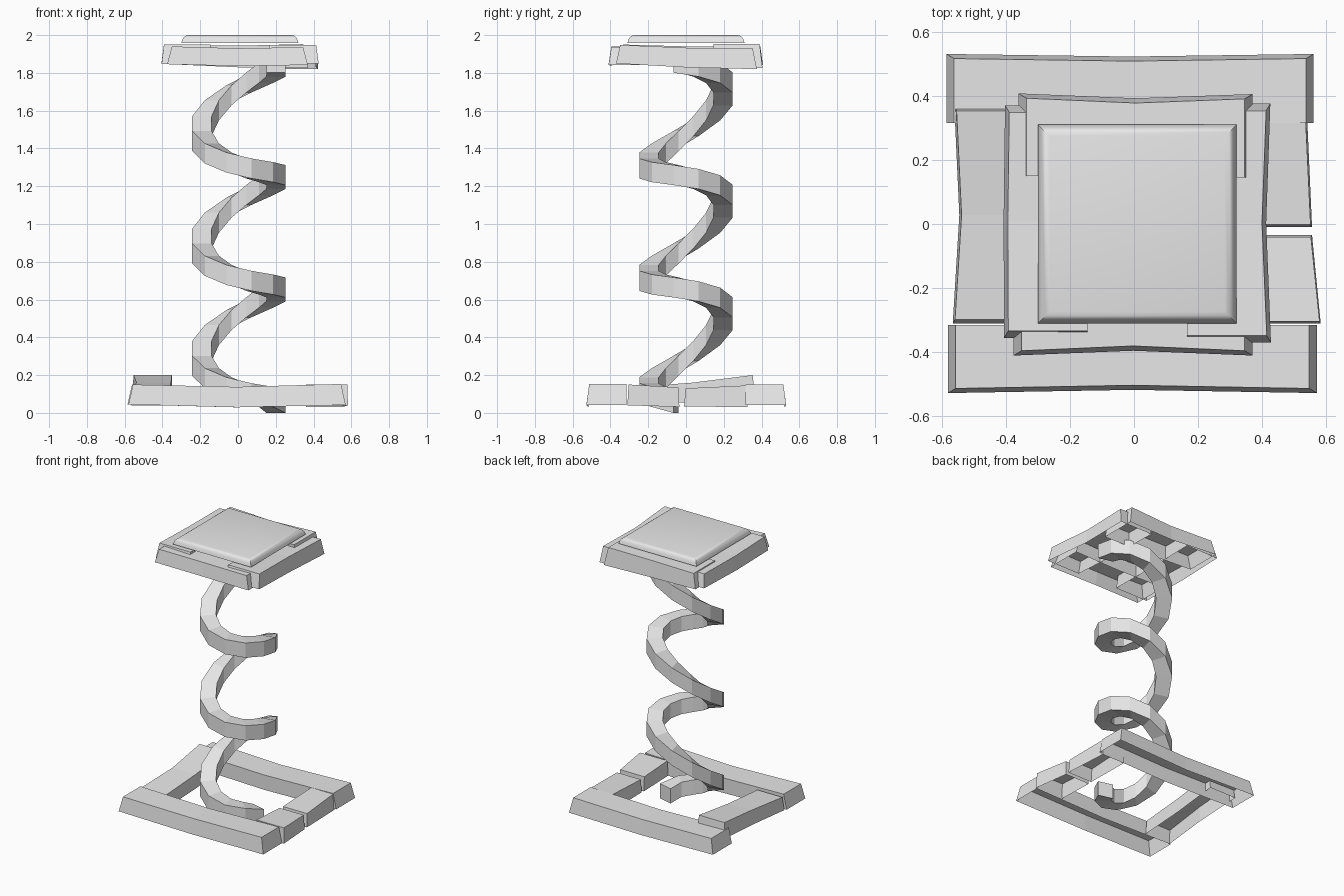
import bpy, bmesh, math

if "Cube" in bpy.data.objects:
    bpy.data.objects.remove(bpy.data.objects["Cube"])

grey = bpy.data.materials.new("plain grey")
grey.diffuse_color = (0.8, 0.8, 0.8, 1)
grey.use_nodes = True
grey.node_tree.nodes["Principled BSDF"].inputs["Base Color"].default_value = grey.diffuse_color


def finish(name, bm):
    bmesh.ops.recalc_face_normals(bm, faces=bm.faces)
    me = bpy.data.meshes.new(name)
    bm.to_mesh(me)
    bm.free()
    me.materials.append(grey)
    ob = bpy.data.objects.new(name, me)
    bpy.context.collection.objects.link(ob)
    return ob


def board(name, axis, s, out, inn, zb, zt, taper=0.02, bow=0.0, sag=0.0):
    """Open-bottomed warped plank along an axis; pairs give start and end values."""
    bm = bmesh.new()
    rows = []
    for f in (0.0, 0.5, 1.0):
        mix = lambda p: p[0] + (p[1] - p[0]) * f
        mid = 1 if f == 0.5 else 0
        o, i, lo, hi = mix(out), mix(inn), mix(zb) - sag * mid, mix(zt) - sag * mid
        side = 1 if o > i else -1
        o -= side * bow * mid
        end = taper * (1 - 2 * f)
        section = [(mix(s), o, lo), (mix(s) + end, o - side * taper * 0.6, hi),
                   (mix(s) + end, i, hi), (mix(s), i, lo)]
        rows.append([bm.verts.new((a, c, z) if axis == "x" else (c, a, z))
                     for a, c, z in section])
    for a, b in zip(rows, rows[1:]):
        for k in range(3):
            bm.faces.new((a[k], a[k + 1], b[k + 1], b[k]))
    bm.faces.new(rows[0])
    bm.faces.new(rows[-1][::-1])
    return finish(name, bm)


# Base frame planks
board("base_front_plank", "x", (-0.58, 0.57), (-0.527, -0.527), (-0.315, -0.315),
      (0.045, 0.042), (0.15, 0.153), 0.024, 0.01, 0.014)
board("base_back_plank", "x", (-0.585, 0.56), (0.53, 0.53), (0.315, 0.315),
      (0.045, 0.042), (0.15, 0.15), 0.024, 0.008, 0.014)
board("base_left_plank", "y", (-0.31, 0.365), (-0.565, -0.56), (-0.36, -0.35),
      (0.04, 0.09), (0.135, 0.20), 0.012, 0.018, 0.008)
board("base_right_front_plank", "y", (-0.31, -0.035), (0.582, 0.555), (0.36, 0.36),
      (0.04, 0.032), (0.15, 0.135), 0.006)
board("base_right_back_plank", "y", (-0.01, 0.325), (0.555, 0.54), (0.36, 0.36),
      (0.035, 0.03), (0.13, 0.145), 0.008)

# Interlocking planks under the cap
board("top_front_plank", "x", (-0.375, 0.37), (-0.41, -0.41), (-0.15, -0.15),
      (1.846, 1.842), (1.94, 1.936), 0.025, 0.015, 0.008)
board("top_back_plank", "x", (-0.36, 0.37), (0.407, 0.405), (0.15, 0.145),
      (1.846, 1.825), (1.948, 1.952), 0.025, 0.014, 0.006)
board("top_left_plank", "y", (-0.355, 0.37), (-0.405, -0.402), (-0.145, -0.145),
      (1.848, 1.85), (1.95, 1.942), 0.022, -0.003, 0.006)
board("top_right_plank", "y", (-0.37, 0.375), (0.427, 0.425), (0.165, 0.165),
      (1.85, 1.82), (1.948, 1.93), 0.022, 0.014, 0.006)

# Square cap with a rounded upper rim
bm = bmesh.new()
bmesh.ops.create_cube(bm, size=1)
for v in bm.verts:
    grow = 0.0 if v.co.z < 0 else 0.012
    v.co.x = 0.01 + math.copysign(0.31 - grow, v.co.x)
    v.co.y = math.copysign(0.31 - grow, v.co.y)
    v.co.z = 1.957 if v.co.z < 0 else 2.0
bmesh.ops.delete(bm, geom=[f for f in bm.faces if f.normal.z < -0.9], context="FACES_ONLY")
rim = [e for e in bm.edges if all(v.co.z > 1.99 for v in e.verts)]
bmesh.ops.bevel(bm, geom=rim, offset=0.025, segments=3, profile=0.5, affect="EDGES")
cap = finish("cap", bm)
bpy.context.view_layer.objects.active = cap
cap.select_set(True)
bpy.ops.object.shade_smooth_by_angle(angle=math.radians(40))

# Coil spring: rectangular section swept down three slightly tilted turns
bm = bmesh.new()
rings = []
for n in range(37):
    deg = -15 + 30 * n
    a = math.radians(deg)
    z = 1.81 - 0.595 * deg / 360 + 0.035 * math.cos(a) + 0.056 * math.sin(a)
    rings.append([bm.verts.new((0.005 + r * math.cos(a), r * math.sin(a), z + h))
                  for r, h in ((0.256, -0.053), (0.256, 0.053), (0.15, 0.053), (0.15, -0.053))])
for a, b in zip(rings, rings[1:]):
    for k in range(4):
        bm.faces.new((a[k], a[(k + 1) % 4], b[(k + 1) % 4], b[k]))
bm.faces.new(rings[0])
bm.faces.new(rings[-1][::-1])
low = min(v.co.z for v in bm.verts)
for v in rings[-1]:
    v.co.z -= low  # last ring rests on the floor
finish("coil_spring", bm)
